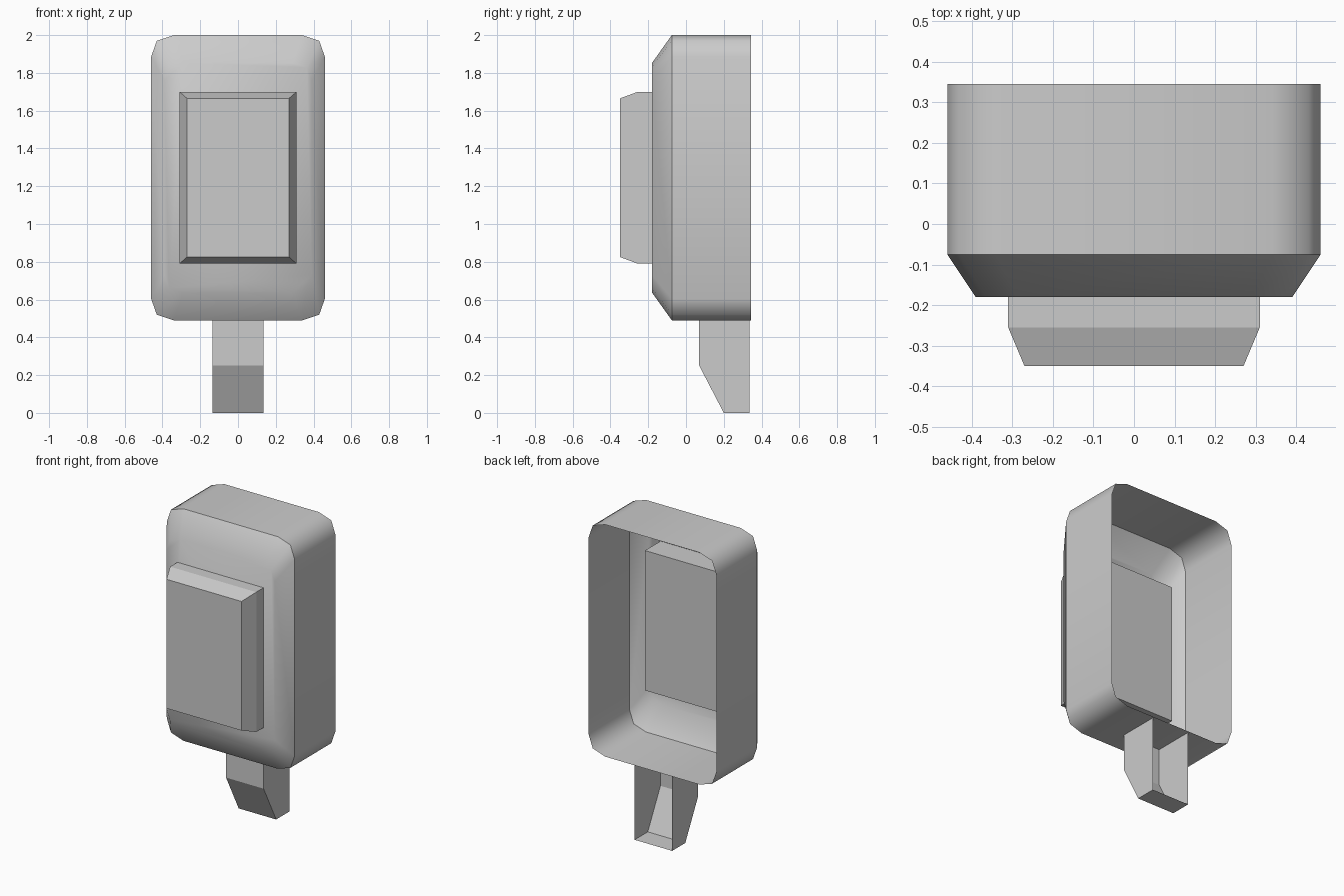
import bpy, bmesh

cube = bpy.data.objects.get("Cube")
if cube:
    bpy.data.objects.remove(cube, do_unlink=True)

grey = bpy.data.materials.new("plain grey")
grey.use_nodes = True
colour = (0.6, 0.6, 0.6, 1)
grey.diffuse_color = colour
grey.node_tree.nodes["Principled BSDF"].inputs["Base Color"].default_value = colour


def finish(name, bm):
    mesh = bpy.data.meshes.new(name)
    bm.to_mesh(mesh)
    bm.free()
    mesh.materials.append(grey)
    obj = bpy.data.objects.new(name, mesh)
    bpy.context.collection.objects.link(obj)
    return obj


def ring(bm, outline, y, cz, sx=1, sz=1):
    return [bm.verts.new((x * sx, y, cz + z * sz)) for x, z in outline]


def bridge(bm, a, b):
    n = len(a)
    return [bm.faces.new((a[i], a[(i + 1) % n], b[(i + 1) % n], b[i]))
            for i in range(n)]


def rectangle(w, h):
    return [(w, h), (-w, h), (-w, -h), (w, -h)]


# Rounded housing: thin shell, open at the back
corner = [(0.46, 0.64), (0.43, 0.725), (0.34, 0.755)]
outline = []
for sx, sz in ((1, 1), (-1, 1), (-1, -1), (1, -1)):
    pts = [(x * sx, z * sz) for x, z in corner]
    outline += pts if sx * sz > 0 else pts[::-1]
bm = bmesh.new()
back = ring(bm, outline, 0.345, 1.245)
rim = ring(bm, outline, -0.075, 1.245)
front = ring(bm, outline, -0.18, 1.245, 0.848, 0.805)
bridge(bm, back, rim)
bridge(bm, rim, front)
bm.faces.new(front)
bmesh.ops.recalc_face_normals(bm, faces=bm.faces)
for f in bm.faces:
    f.smooth = True
for i in range(len(rim)):
    bm.edges.get((rim[i], rim[(i + 1) % len(rim)])).smooth = False
finish("housing", bm)

# Raised front block with a chamfered face, passing through the housing
bm = bmesh.new()
block = rectangle(0.31, 0.455)
rear = ring(bm, block, -0.02, 1.245)
shoulder = ring(bm, block, -0.255, 1.245)
face = ring(bm, rectangle(0.27, 0.42), -0.35, 1.245)
bridge(bm, rear, shoulder)
bridge(bm, shoulder, face)
bm.faces.new(face)
bm.faces.new(rear)
bmesh.ops.recalc_face_normals(bm, faces=bm.faces)
finish("front_block", bm)

# Lower prong: thin channel, open at the back and top
profile = [(0.335, 0), (0.2, 0), (0.07, 0.25), (0.07, 0.49)]
bm = bmesh.new()
sides = [[bm.verts.new((x, y, z)) for y, z in profile + [(0.335, 0.49)]]
         for x in (-0.135, 0.135)]
for side in sides:
    bm.faces.new(side)
for i in range(len(profile) - 1):
    bm.faces.new((sides[0][i], sides[0][i + 1], sides[1][i + 1], sides[1][i]))
bmesh.ops.recalc_face_normals(bm, faces=bm.faces)
finish("prong", bm)
